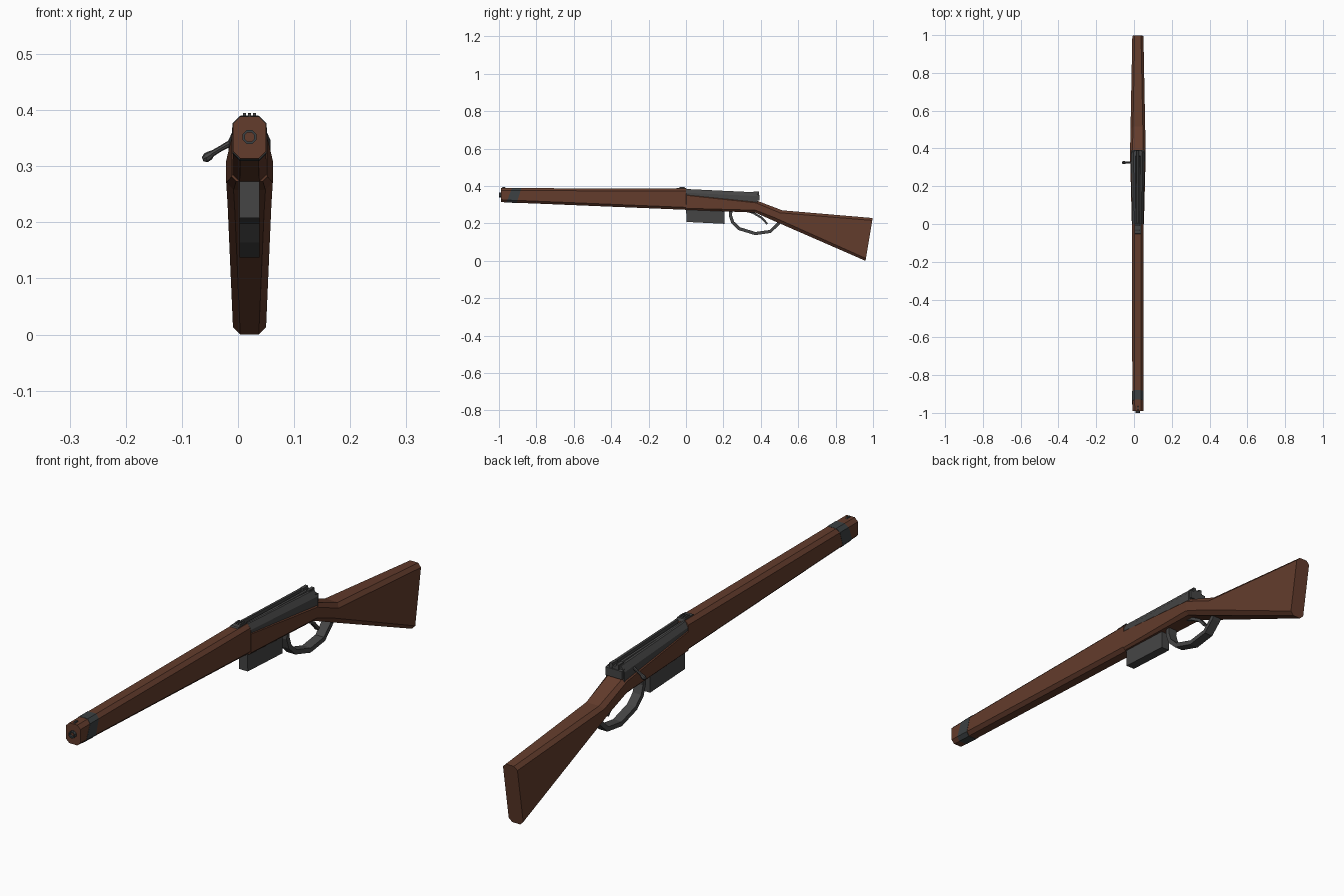
import bpy, bmesh, math
from mathutils import Vector

if "Cube" in bpy.data.objects:
    bpy.data.objects.remove(bpy.data.objects["Cube"])

CX = 0.0205  # the bolt handle pushes the body off the centre line


def material(name, rgb):
    m = bpy.data.materials.new(name)
    m.diffuse_color = (*rgb, 1)
    m.use_nodes = True
    m.node_tree.nodes["Principled BSDF"].inputs["Base Color"].default_value = m.diffuse_color
    return m


WOOD = material("brown wood", (0.125, 0.045, 0.025))
METAL = material("dark grey metal", (0.06, 0.06, 0.06))
STEEL = material("blue grey steel", (0.045, 0.053, 0.056))
BLACK = material("black bore", (0.01, 0.01, 0.01))


def loft(name, rings, mat, caps=True):
    """Skin a list of equal-length point rings."""
    bm = bmesh.new()
    vs = [[bm.verts.new(p) for p in r] for r in rings]
    n = len(rings[0])
    for a, b in zip(vs, vs[1:]):
        for i in range(n):
            j = (i + 1) % n
            bm.faces.new((a[i], a[j], b[j], b[i]))
    if caps:
        bm.faces.new(vs[0])
        bm.faces.new(vs[-1])
    bmesh.ops.recalc_face_normals(bm, faces=bm.faces)
    me = bpy.data.meshes.new(name)
    bm.to_mesh(me)
    bm.free()
    me.materials.append(mat)
    ob = bpy.data.objects.new(name, me)
    bpy.context.collection.objects.link(ob)
    return ob


def octagon(yt, yb, zt, zb, hw, c=0.013):
    """Chamfered section; yt and yb lean it fore and aft."""
    pts = [(-hw + c, zt), (hw - c, zt), (hw, zt - c), (hw, zb + c),
           (hw - c, zb), (c - hw, zb), (-hw, zb + c), (-hw, zt - c)]
    return [(CX + x, yb + (yt - yb) * (z - zb) / (zt - zb), z) for x, z in pts]


def side_profile(name, pts, hw, mat, x=0.0):
    """Extrude a (y, z) outline across x."""
    return loft(name, [[(CX + x + s * hw, y, z) for y, z in pts] for s in (-1, 1)], mat)


def ribbon(name, path, t, hw, mat):
    """Flat strip of thickness t following a (y, z) path."""
    p = [Vector(q) for q in path]
    rings = []
    for i, q in enumerate(p):
        d = (p[min(i + 1, len(p) - 1)] - p[max(i - 1, 0)]).normalized()
        n = Vector((-d.y, d.x)) * t / 2
        a, b = q + n, q - n
        rings.append([(CX - hw, a.x, a.y), (CX + hw, a.x, a.y),
                      (CX + hw, b.x, b.y), (CX - hw, b.x, b.y)])
    return loft(name, rings, mat)


def circle(y, z, r, n=8):
    return [(CX + r * math.cos(math.tau * (i + .5) / n), y,
             z + r * math.sin(math.tau * (i + .5) / n)) for i in range(n)]


# wooden stock: fore-end, step down beside the receiver, wrist, butt
loft("stock", [
    octagon(-0.99, -0.99, 0.389, 0.314, 0.0295),
    octagon(0.0, 0.0, 0.386, 0.273, 0.0305),
    octagon(0.002, 0.001, 0.358, 0.273, 0.032, 0.008),
    octagon(0.375, 0.37, 0.323, 0.258, 0.0415),
    octagon(0.515, 0.46, 0.27, 0.218, 0.039),
    octagon(0.998, 0.96, 0.229, 0.0, 0.0295),
], WOOD)

# barrel band, just proud of the wood
loft("barrel_band", [octagon(-0.93, -0.96, 0.3897, 0.3122, 0.0303),
                     octagon(-0.88, -0.905, 0.3895, 0.3092, 0.0304)], STEEL)

# muzzle with recessed bore
loft("muzzle", [circle(-0.96, .352, .0135), circle(-1, .352, .0135),
                circle(-1, .352, .009), circle(-0.97, .352, .009)], STEEL, caps=False)
loft("bore", [circle(-0.975, .352, .0092), circle(-0.965, .352, .0092)], BLACK)


# receiver: open channel with sloping shoulders
def channel(y, zt, zb, hw):
    half = [(1, zb), (1, zt - .02), (.62, zt), (.36, zt), (.36, zt - .02)]
    pts = half + [(-x, z) for x, z in reversed(half)]
    return [(CX + x * hw, y, z) for x, z in pts]


loft("receiver", [channel(0.0, .384, .33, .0295),
                  channel(0.383, .366, .3, .0375)], METAL)

# bolt in the channel, and its rear shroud with two prongs
loft("bolt", [circle(0.0, .366, .0105), circle(0.39, .352, .012)], METAL)
side_profile("bolt_shroud", [(.375, .322), (.393, .322), (.393, .352), (.375, .355)], .034, METAL)
for i, s in enumerate((-1, 1)):
    side_profile(f"rear_prong_{i}", [(.355, .34), (.392, .34), (.39, .371), (.36, .371)],
                 .006, METAL, s * .013)

# bolt handle and knob, swept out to the left
handle = [(-.002, .35, .007), (-.012, .342, .006), (-.03, .332, .005), (-.045, .323, .0055),
          (-.05, .319, .008), (-.057, .315, .0085), (-.063, .312, .004)]
loft("bolt_handle", [[(x + r * .4 * math.sin(math.tau * i / 8), .325 + r * math.cos(math.tau * i / 8),
                       z + r * .9 * math.sin(math.tau * i / 8) * -1) for i in range(8)]
                     for x, z, r in handle], METAL)

# magazine
side_profile("magazine", [(0, .29), (.205, .28), (.205, .198), (.003, .208)], .0175, METAL)

# trigger guard and trigger
ribbon("trigger_guard", [(.24, .275), (.238, .24), (.25, .205), (.285, .172), (.37, .146),
                         (.45, .157), (.49, .195), (.515, .225)], .017, .0175, METAL)
ribbon("trigger", [(.32, .27), (.36, .256), (.405, .23), (.435, .197)], .011, .007, METAL)

# rear sight: base with three leaves
side_profile("rear_sight_base", [(-.06, .38), (-.05, .39), (0, .39), (.004, .38)], .016, METAL)
for i in (-1, 0, 1):
    side_profile(f"rear_sight_leaf_{i + 1}", [(-.045, .385), (-.03, .395), (-.008, .395), (-.004, .385)],
                 .0028, METAL, i * .009)

# front sight
side_profile("front_sight", [(-.985, .385), (-.982, .394), (-.968, .394), (-.962, .385)], .003, METAL)
